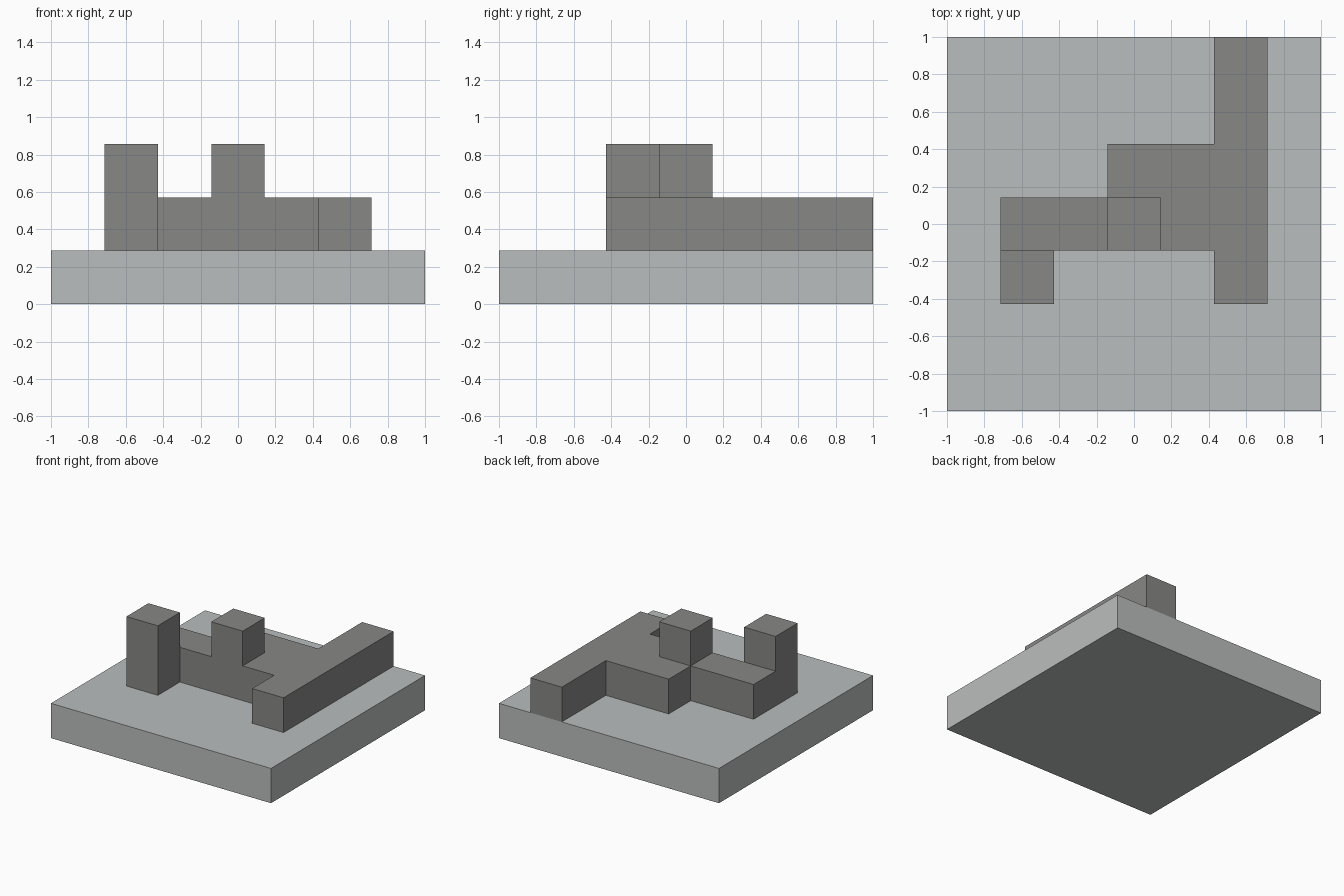
import bpy
import bmesh
from mathutils import Vector

cube = bpy.data.objects.get("Cube")
if cube:
    bpy.data.objects.remove(cube, do_unlink=True)

CELLS = 7            # the board is seven cells wide
UNIT = 2 / CELLS     # size of one cell


def material(name, color):
    mat = bpy.data.materials.new(name)
    mat.use_nodes = True
    mat.diffuse_color = color
    mat.node_tree.nodes["Principled BSDF"].inputs["Base Color"].default_value = color
    return mat


def corner(x, y, z):
    """Grid corner to model position."""
    return Vector((x * UNIT - 1, y * UNIT - 1, z * UNIT))


def add_object(name, bm, mat):
    bmesh.ops.recalc_face_normals(bm, faces=bm.faces)
    mesh = bpy.data.meshes.new(name)
    bm.to_mesh(mesh)
    bm.free()
    mesh.materials.append(mat)
    obj = bpy.data.objects.new(name, mesh)
    bpy.context.collection.objects.link(obj)
    return obj


def prism(name, outline, bottom, top, mat):
    """Extrude a grid outline between two levels."""
    bm = bmesh.new()
    face = bm.faces.new([bm.verts.new(corner(x, y, bottom)) for x, y in outline])
    new = bmesh.ops.extrude_face_region(bm, geom=[face], use_keep_orig=True)
    verts = [v for v in new["geom"] if isinstance(v, bmesh.types.BMVert)]
    bmesh.ops.translate(bm, verts=verts, vec=(0, 0, (top - bottom) * UNIT))
    return add_object(name, bm, mat)


def square(x, y, size=1):
    return [(x, y), (x + size, y), (x + size, y + size), (x, y + size)]


light_grey = material("light grey", (0.49, 0.515, 0.508, 1))
dark_grey = material("dark grey", (0.242, 0.242, 0.24, 1))

# Square base slab
prism("base", square(0, 0, CELLS), 0, 1, light_grey)

# Low wall: side arm, stepped middle and long bar running to the back edge
wall_outline = [(1, 3), (5, 3), (5, 2), (6, 2), (6, 7), (5, 7),
                (5, 5), (3, 5), (3, 4), (1, 4)]
prism("wall", wall_outline, 1, 2, dark_grey)

# Tall corner post standing on the base, and the block on top of the wall
prism("corner_post", square(1, 2), 1, 3, dark_grey)
prism("centre_block", square(3, 3), 2, 3, dark_grey)
